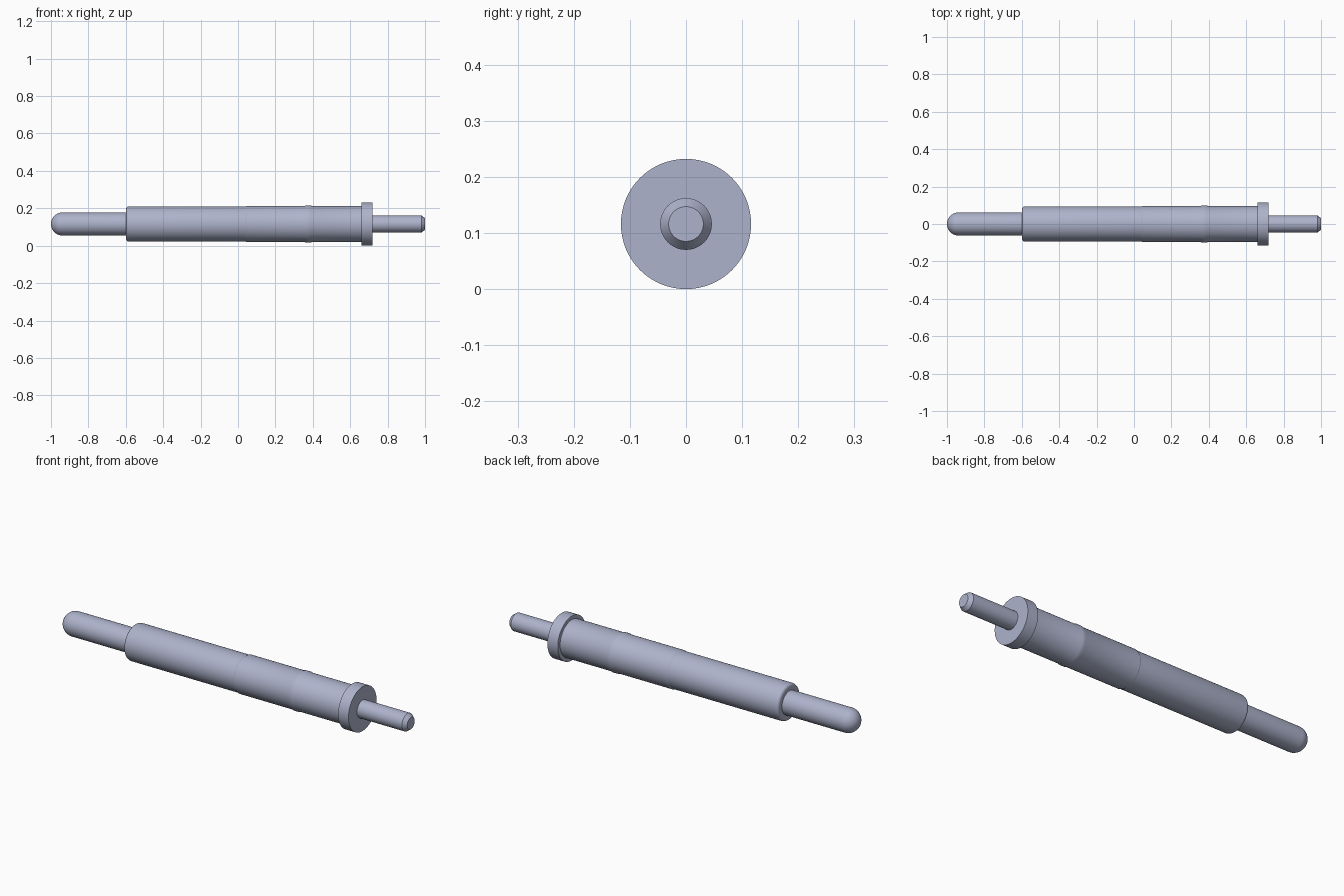
import bpy
import bmesh
import math

cube = bpy.data.objects.get("Cube")
if cube:
    bpy.data.objects.remove(cube, do_unlink=True)

AXIS_Z = 0.116   # height of the common axis
SIDES = 96

metal = bpy.data.materials.new("blue grey metal")
metal.use_nodes = True
COLOR = (0.42, 0.45, 0.60, 1.0)
metal.diffuse_color = COLOR
metal.node_tree.nodes["Principled BSDF"].inputs["Base Color"].default_value = COLOR


def arc(cx, cr, radius, start, end, steps):
    """Profile points (x, r) on a circular arc, angles in degrees."""
    pts = []
    for i in range(steps + 1):
        a = math.radians(start + (end - start) * i / steps)
        pts.append((cx + radius * math.cos(a), cr + radius * math.sin(a)))
    return pts


def lathe(name, profile):
    """Revolve a closed (x, r) profile about the x axis."""
    bm = bmesh.new()
    rings = []
    for x, r in profile:
        if r < 1e-5:
            rings.append([bm.verts.new((x, 0, 0))])
        else:
            rings.append([bm.verts.new((x, r * math.cos(t), r * math.sin(t)))
                          for t in (2 * math.pi * k / SIDES for k in range(SIDES))])
    for a, b in zip(rings, rings[1:]):
        for k in range(SIDES):
            n = (k + 1) % SIDES
            if len(a) == 1:
                bm.faces.new((a[0], b[k], b[n]))
            elif len(b) == 1:
                bm.faces.new((a[k], b[0], a[n]))
            else:
                bm.faces.new((a[k], b[k], b[n], a[n]))
    for ring in (rings[0], rings[-1]):
        if len(ring) > 1:
            bm.faces.new(ring)
    bmesh.ops.recalc_face_normals(bm, faces=bm.faces)
    mesh = bpy.data.meshes.new(name)
    bm.to_mesh(mesh)
    bm.free()
    mesh.materials.append(metal)
    obj = bpy.data.objects.new(name, mesh)
    obj.location.z = AXIS_Z
    bpy.context.collection.objects.link(obj)
    bpy.ops.object.select_all(action='DESELECT')
    obj.select_set(True)
    bpy.context.view_layer.objects.active = obj
    bpy.ops.object.shade_smooth_by_angle(angle=math.radians(30))
    return obj


# Sliding plunger with a hemispherical tip
R = 0.062
lathe("plunger", arc(-1 + R, 0, R, 180, 90, 14) + [(-0.58, R)])

# Barrel with a rolled lip, a slightly wider rear half and a press-fit ridge
lathe("barrel",
      [(-0.598, 0.06)] + arc(-0.583, 0.079, 0.015, 180, 90, 6)
      + [(0.04, 0.094), (0.045, 0.097), (0.355, 0.097), (0.365, 0.1),
         (0.385, 0.1), (0.395, 0.097), (0.67, 0.097)])

# Stop flange
lathe("flange", [(0.66, 0.116), (0.72, 0.116)])

# Solder tail with a chamfered end
lathe("tail", [(0.71, 0.046), (0.98, 0.046), (1.0, 0.031)])
